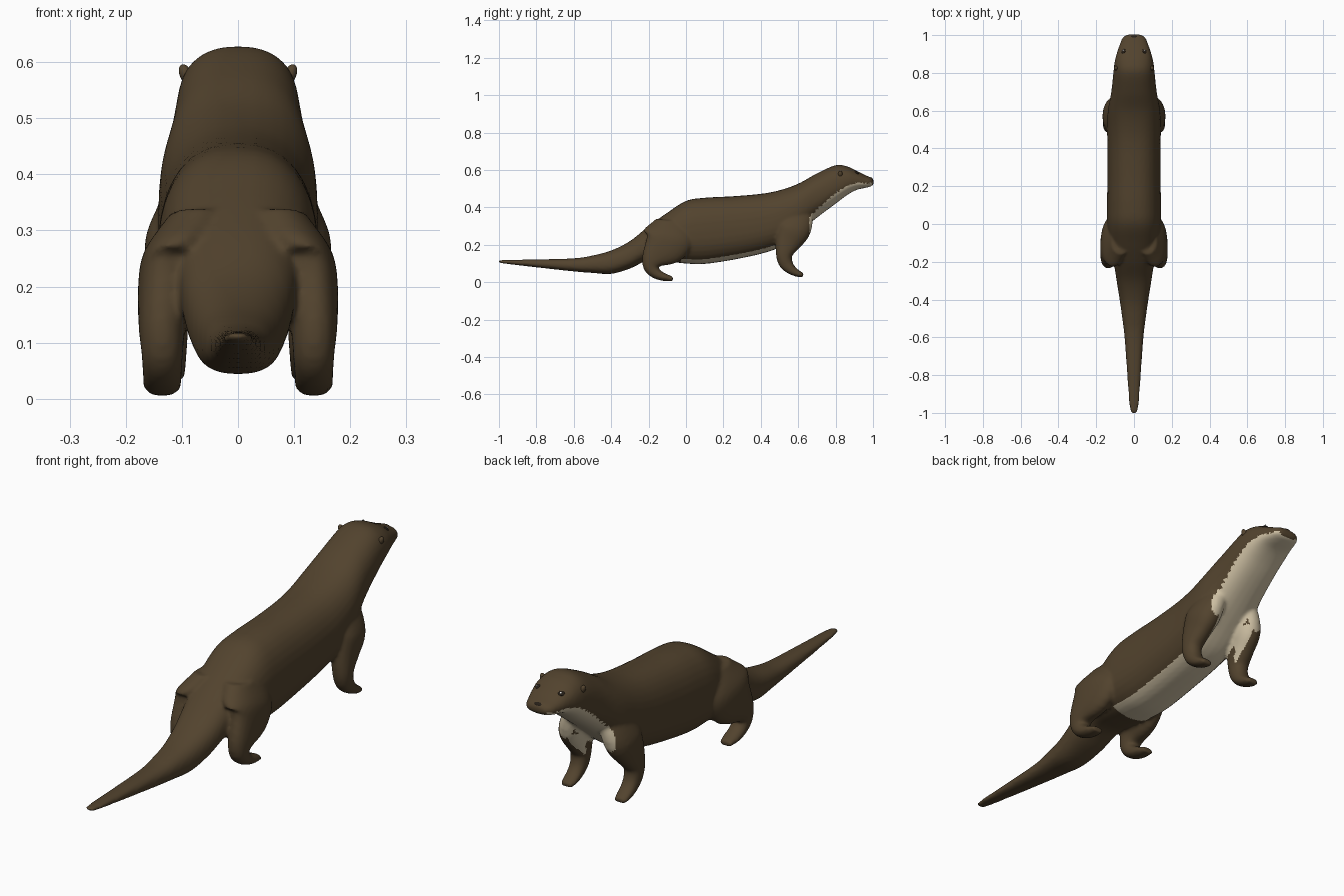
import bpy, bmesh
from math import sin, cos, pi
from mathutils import Vector

cube = bpy.data.objects.get("Cube")
if cube:
    bpy.data.objects.remove(cube)


def material(name, rgb):
    m = bpy.data.materials.new(name)
    m.use_nodes = True
    m.diffuse_color = (*rgb, 1)
    bsdf = next(n for n in m.node_tree.nodes if n.type == 'BSDF_PRINCIPLED')
    bsdf.inputs["Base Color"].default_value = (*rgb, 1)
    bsdf.inputs["Roughness"].default_value = 0.8
    return m


FUR = material("brown fur", (0.085, 0.056, 0.027))
CREAM = material("cream belly", (0.62, 0.53, 0.37))
DARK = material("dark eye and nose", (0.02, 0.014, 0.009))
WHITE = material("white eye glint", (0.8, 0.8, 0.78))


def spline(rows, steps=5):
    """Smooth curve through rows of numbers."""
    out = []
    for i in range(len(rows) - 1):
        a, b, c, d = (rows[min(max(k, 0), len(rows) - 1)] for k in range(i - 1, i + 3))
        for s in range(steps):
            t = s / steps
            out.append([q + t * (r - p) / 2 + t * t * (p - 2.5 * q + 2 * r - w / 2)
                        + t ** 3 * (1.5 * (q - r) + (w - p) / 2)
                        for p, q, r, w in zip(a, b, c, d)])
    return out + [list(rows[-1])]


def ring(bm, centre, u, v, power=2.0, egg=0.0, n=32):
    verts = []
    for k in range(n):
        a = 2 * pi * k / n
        c, s = cos(a), sin(a)
        x = abs(c) ** (2 / power) * (1 if c > 0 else -1)
        z = abs(s) ** (2 / power) * (1 if s > 0 else -1)
        verts.append(bm.verts.new(centre + u * x * (1 - egg * z) + v * z))
    return verts


def skin(bm, rings):
    for a, b in zip(rings, rings[1:]):
        for k in range(len(a)):
            j = (k + 1) % len(a)
            bm.faces.new((a[k], a[j], b[j], b[k]))
    bm.faces.new(rings[0])
    bm.faces.new(rings[-1])


# Trunk from tail tip to muzzle: y, underside, top, half width
TRUNK = spline([
    (-1.003, .106, .116, .012), (-.97, .1, .119, .024), (-.8, .08, .122, .036),
    (-.6, .058, .128, .05), (-.5, .05, .143, .062), (-.4, .045, .17, .076),
    (-.3, .073, .22, .092), (-.2, .118, .3, .108), (-.1, .112, .372, .13),
    (0, .1, .435, .142), (.1, .098, .452, .143), (.25, .12, .46, .14),
    (.4, .152, .473, .14), (.5, .188, .492, .142), (.6, .265, .527, .138),
    (.7, .345, .582, .12), (.8, .42, .626, .109), (.86, .465, .62, .102),
    (.91, .493, .597, .089), (.96, .505, .572, .072), (.99, .513, .56, .058),
    (1.003, .525, .546, .035)])

# Legs from body to toes: x, y, z, sideways radius, fore-aft radius
HIND = [(.07, -.08, .33, .05, .08), (.105, -.09, .26, .062, .135),
        (.125, -.11, .2, .053, .122), (.135, -.17, .13, .042, .07),
        (.135, -.185, .08, .037, .042), (.135, -.155, .044, .035, .028),
        (.135, -.11, .026, .034, .02), (.135, -.07, .017, .027, .012)]
FORE = [(.08, .59, .37, .05, .09), (.106, .58, .29, .058, .09),
        (.117, .548, .22, .047, .072), (.125, .525, .15, .039, .045),
        (.125, .535, .1, .035, .037), (.125, .565, .066, .033, .026),
        (.125, .6, .046, .031, .018), (.125, .627, .037, .025, .011)]

bm = bmesh.new()
skin(bm, [ring(bm, Vector((0, y, (t + b) / 2)), Vector((w, 0, 0)),
               Vector((0, 0, (t - b) / 2)), 2.4, .06) for y, b, t, w in TRUNK])
for leg in (HIND, FORE):
    rows = spline(leg, 4)
    for side in (1, -1):
        rings = []
        for i, (x, y, z, rx, ry) in enumerate(rows):
            p, q = rows[max(i - 1, 0)], rows[min(i + 1, len(rows) - 1)]
            along = Vector((0, q[1] - p[1], q[2] - p[2])).normalized()
            across = Vector((0, -along.z, along.y))
            rings.append(ring(bm, Vector((side * x, y, z)), Vector((rx, 0, 0)), across * ry, 2.2))
        skin(bm, rings)
bmesh.ops.recalc_face_normals(bm, faces=bm.faces)
mesh = bpy.data.meshes.new("body")
bm.to_mesh(mesh)
bm.free()
body = bpy.data.objects.new("body", mesh)
bpy.context.collection.objects.link(body)

# Fuse trunk and legs into one soft skin
fuse = body.modifiers.new("fuse", 'REMESH')
fuse.mode = 'VOXEL'
fuse.voxel_size = 0.008
soft = body.modifiers.new("soften", 'SMOOTH')
soft.factor = 0.5
soft.iterations = 5
bpy.context.view_layer.update()
fused = bpy.data.meshes.new_from_object(body.evaluated_get(bpy.context.evaluated_depsgraph_get()))
body.modifiers.clear()
body.data = fused
fused.name = "body"
fused.materials.clear()
fused.materials.append(FUR)
fused.materials.append(CREAM)


def belly_line(y):
    """Height below which the skin is cream."""
    row = min(TRUNK, key=lambda r: abs(r[0] - y))
    share = .1 if y < .6 else .1 + .25 * min((y - .6) / .3, 1)
    return row[1] + share * (row[2] - row[1])


for f in fused.polygons:
    c = f.center
    under = -.03 < c.y < .995 and c.z < belly_line(c.y)
    on_trunk = c.y > .66 or (abs(c.x) < .092 and f.normal.z < -.3)
    f.material_index = int(under and on_trunk)
    f.use_smooth = True


def blob(name, centre, size, mat, rot=(0, 0, 0)):
    bpy.ops.mesh.primitive_uv_sphere_add(segments=20, ring_count=12, radius=1, location=centre, rotation=rot)
    ob = bpy.context.object
    ob.name = ob.data.name = name
    ob.scale = size
    ob.data.materials.append(mat)
    bpy.ops.object.shade_smooth()
    return ob


# Ears, eyes and nose
for side, label in ((1, "left"), (-1, "right")):
    blob(label + "_ear", (side * .093, .825, .578), (.011, .012, .019), FUR, (0, side * .4, 0))
    _, spot, normal, _ = body.closest_point_on_mesh(Vector((side * .062, .922, .6)))
    turn = normal.to_track_quat('Z', 'Y').to_euler()
    blob(label + "_eye", spot, (.013, .011, .004), DARK, turn)
    blob(label + "_eye_glint", spot + normal * .003 + Vector((0, .004, .002)), (.004, .004, .002), WHITE, turn)
blob("nose", (0, .988, .55), (.024, .011, .011), DARK)
